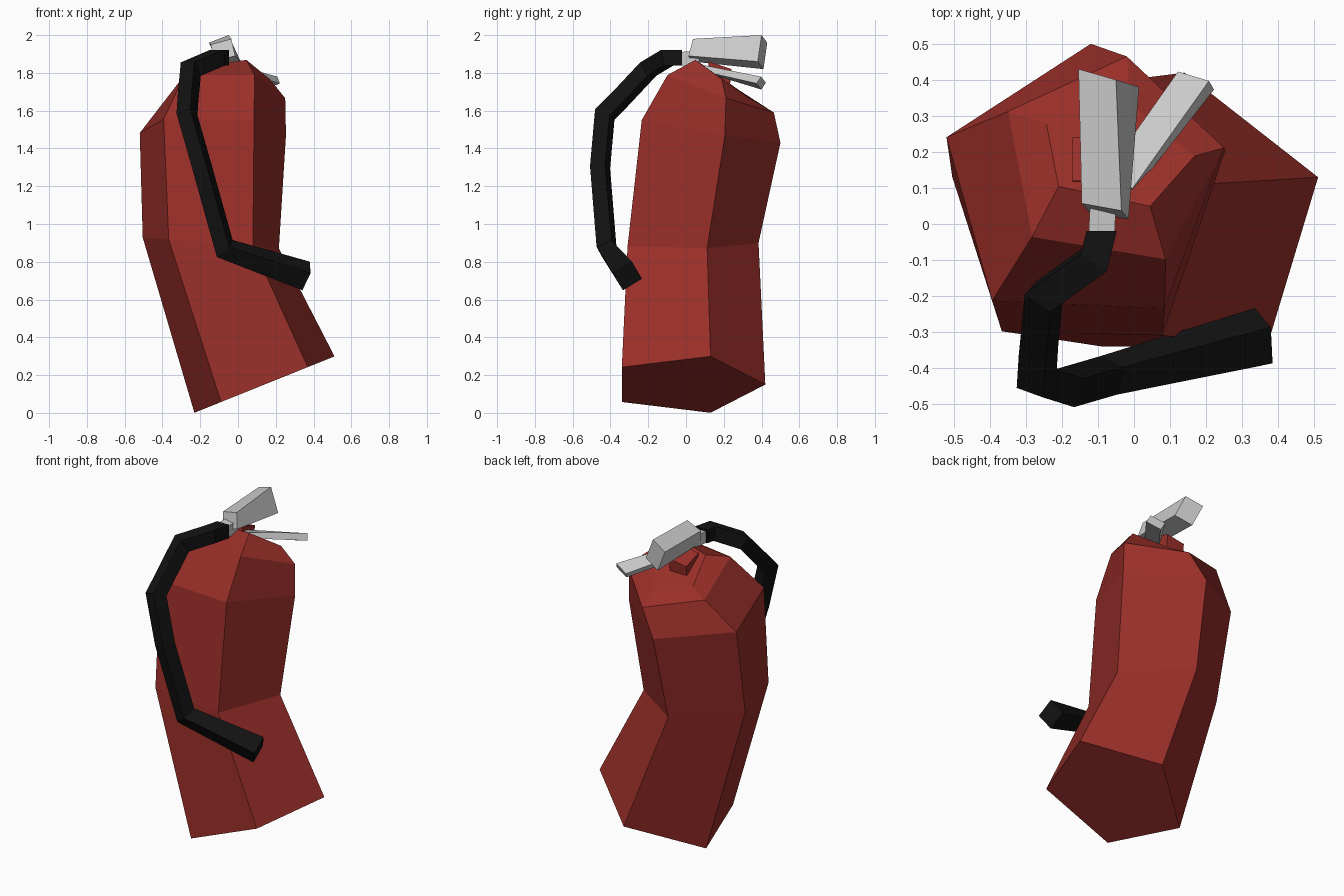
import bpy, bmesh, math
from mathutils import Vector as V

if "Cube" in bpy.data.objects:
    bpy.data.objects.remove(bpy.data.objects["Cube"])


def paint(name, rgb):
    m = bpy.data.materials.new(name)
    m.diffuse_color = (*rgb, 1)
    m.use_nodes = True
    m.node_tree.nodes["Principled BSDF"].inputs["Base Color"].default_value = m.diffuse_color
    return m


def ring(n, start, c, u, v, r=1.0):
    """n-sided ring around c, spanned by the vectors u and v."""
    c, u, v = V(c), V(u), V(v)
    angles = [start + 2 * math.pi * k / n for k in range(n)]
    return [c + (u * math.cos(a) + v * math.sin(a)) * r for a in angles]


def pentagon(c, u, v):
    return ring(5, math.pi / 2, c, u, v)


def square(c, u, v):
    return ring(4, math.pi / 4, c, u, v, math.sqrt(2))


def loft(name, rings, mat=None):
    bm = bmesh.new()
    rows = [[bm.verts.new(p) for p in r] for r in rings]
    n = len(rows[0])
    for a, b in zip(rows, rows[1:]):
        for k in range(n):
            j = (k + 1) % n
            bm.faces.new((a[k], a[j], b[j], b[k]))
    bm.faces.new(rows[0])
    bm.faces.new(rows[-1])
    bmesh.ops.recalc_face_normals(bm, faces=bm.faces)
    me = bpy.data.meshes.new(name)
    bm.to_mesh(me)
    bm.free()
    ob = bpy.data.objects.new(name, me)
    bpy.context.collection.objects.link(ob)
    if mat:
        me.materials.append(mat)
    return ob


red = paint("red", (0.32, 0.028, 0.022))
black = paint("black", (0.006, 0.006, 0.006))

# Bent five-sided tank: centre, sideways vector, backward vector per ring
loft("tank", [
    pentagon((0.14, 0.00, 0.15), (0.39, 0, 0.157), (0, 0.42, 0)),
    pentagon((-0.144, 0.004, 0.90), (0.379, -0.01, -0.03), (0, 0.38, 0)),
    pentagon((-0.139, 0.10, 1.498), (0.407, -0.018, -0.005), (0.019, 0.40, -0.068)),
    pentagon((-0.063, 0.171, 1.70), (0.315, -0.053, 0), (0.043, 0.294, -0.11)),
    pentagon((-0.05, 0.19, 1.77), (0.216, -0.047, 0.03), (0.04, 0.14, -0.10)),
], red)

# Valve block beneath the handle
loft("valve_block", [
    square((-0.11, 0.17, 1.74), (0.06, 0, 0.01), (0, 0.06, -0.02)),
    square((-0.11, 0.18, 1.83), (0.06, 0, 0.01), (0, 0.06, -0.02)),
], red)

# Neck between hose and handle
loft("neck", [
    square((-0.09, -0.03, 1.875), (0.036, 0, 0), (0, 0, 0.036)),
    square((-0.085, 0.07, 1.88), (0.036, 0, 0), (0, 0, 0.036)),
])

# Rolled, flaring upper handle
loft("handle", [
    square((-0.08, 0.035, 1.92), (0.055, -0.01, 0.015), (-0.01, 0.012, 0.045)),
    square((-0.07, 0.405, 1.91), (0.052, -0.015, 0.02), (-0.032, 0.01, 0.07)),
])

# Flat lower lever
loft("lever", [
    square((-0.035, 0.12, 1.815), (0.03, -0.03, 0.01), (0, 0.008, 0.015)),
    square((0.172, 0.398, 1.746), (0.043, -0.013, 0.016), (-0.007, 0.012, 0.018)),
])

# Square hose swept along a path with mitred corners, widening at the nozzle
path = [V(p) for p in (
    (-0.09, -0.02, 1.88), (-0.11, -0.10, 1.88), (-0.25, -0.20, 1.82),
    (-0.265, -0.35, 1.66), (-0.27, -0.43, 1.58), (-0.19, -0.455, 1.30),
    (-0.07, -0.42, 0.87), (0.36, -0.31, 0.725))]
rings = [square(path[0], (0.042, 0, 0), (0, 0, 0.042))]
for i in range(1, len(path)):
    p = path[i]
    d = (p - path[i - 1]).normalized()
    last = i == len(path) - 1
    nrm = d if last else (d + (path[i + 1] - p).normalized()).normalized()
    row = [q + d * ((p - q).dot(nrm) / d.dot(nrm)) for q in rings[-1]]
    if last:
        row = [p + (q - p) * 1.4 for q in row]
    rings.append(row)
loft("hose", rings, black)
